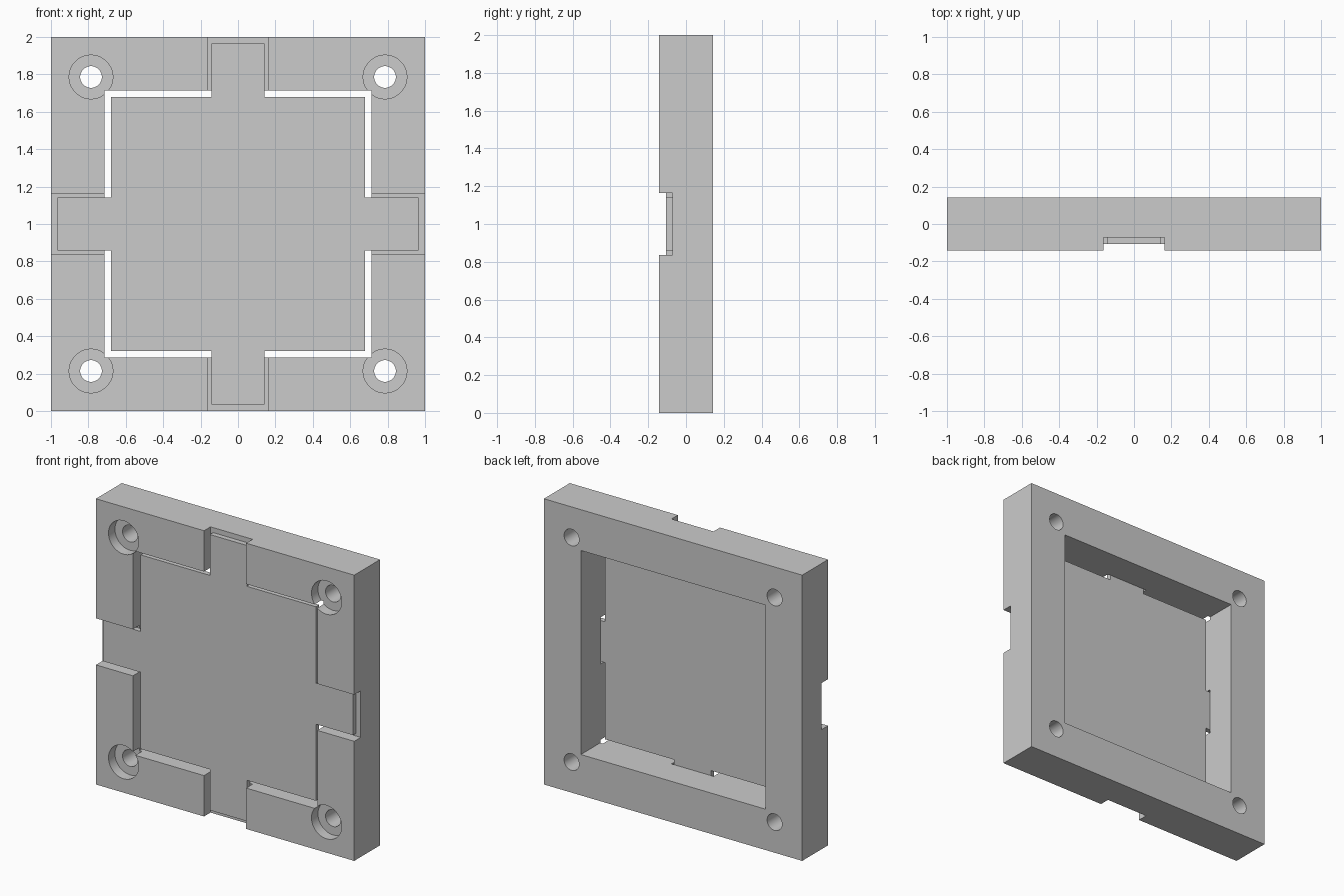
import bpy, bmesh, math
from mathutils import Matrix

if "Cube" in bpy.data.objects:
    bpy.data.objects.remove(bpy.data.objects["Cube"])

HALF_T = 0.143      # half thickness of the frame
SEAT_Y = -0.0715    # floor of the channels and counterbores


def box(name, x, y, z):
    """Box from (min, max) ranges on each axis."""
    bpy.ops.mesh.primitive_cube_add(size=1)
    ob = bpy.context.object
    ob.name = name
    size = [b - a for a, b in (x, y, z)]
    mid = [(a + b) / 2 for a, b in (x, y, z)]
    ob.data.transform(Matrix.Translation(mid) @ Matrix.Diagonal((*size, 1)))
    return ob


def cylinder(name, x, z, r, y0, y1):
    """Cylinder running along y."""
    bpy.ops.mesh.primitive_cylinder_add(vertices=48, radius=r, depth=y1 - y0)
    ob = bpy.context.object
    ob.name = name
    ob.data.transform(Matrix.Translation((x, (y0 + y1) / 2, z))
                      @ Matrix.Rotation(math.pi / 2, 4, 'X'))
    return ob


def cut(target, cutter):
    mod = target.modifiers.new("cut", 'BOOLEAN')
    mod.operation = 'DIFFERENCE'
    mod.solver = 'EXACT'
    mod.object = cutter
    bpy.context.view_layer.objects.active = target
    bpy.ops.object.modifier_apply(modifier=mod.name)
    bpy.data.objects.remove(cutter)


# Square frame with a through opening
frame = box("frame", (-1, 1), (-HALF_T, HALF_T), (0, 2))
cut(frame, box("opening", (-0.714, 0.714), (-1, 1), (0.286, 1.714)))

# Cross-shaped channels in the front face
cut(frame, box("channel_h", (-1.2, 1.2), (-0.5, SEAT_Y), (0.837, 1.163)))
cut(frame, box("channel_v", (-0.163, 0.163), (-0.5, SEAT_Y), (-0.2, 2.2)))

# Counterbored corner screw holes
for sx in (-1, 1):
    for sz in (-1, 1):
        px, pz = sx * 0.786, 1 + sz * 0.786
        cut(frame, cylinder("counterbore", px, pz, 0.117, -0.5, SEAT_Y))
        cut(frame, cylinder("screw_hole", px, pz, 0.058, -0.5, 0.5))

bpy.ops.object.select_all(action='DESELECT')
frame.select_set(True)
bpy.context.view_layer.objects.active = frame
bpy.ops.object.shade_smooth_by_angle(angle=math.radians(30))

# Square centre plate with four tabs resting in the channels
S, W, E = 0.679, 0.143, 0.965
quarter = [(E, -W), (E, W), (S, W), (S, S), (W, S)]
bm = bmesh.new()
verts = []
for k in range(4):
    c, s = round(math.cos(k * math.pi / 2)), round(math.sin(k * math.pi / 2))
    verts += [bm.verts.new((c * a - s * b, -0.107, 1 + s * a + c * b))
              for a, b in quarter]
face = bm.faces.new(verts)
ext = bmesh.ops.extrude_face_region(bm, geom=[face])
moved = [g for g in ext["geom"] if isinstance(g, bmesh.types.BMVert)]
bmesh.ops.translate(bm, verts=moved, vec=(0, SEAT_Y + 0.107, 0))
bmesh.ops.recalc_face_normals(bm, faces=bm.faces)
mesh = bpy.data.meshes.new("centre_plate")
bm.to_mesh(mesh)
bm.free()
bpy.context.collection.objects.link(bpy.data.objects.new("centre_plate", mesh))
